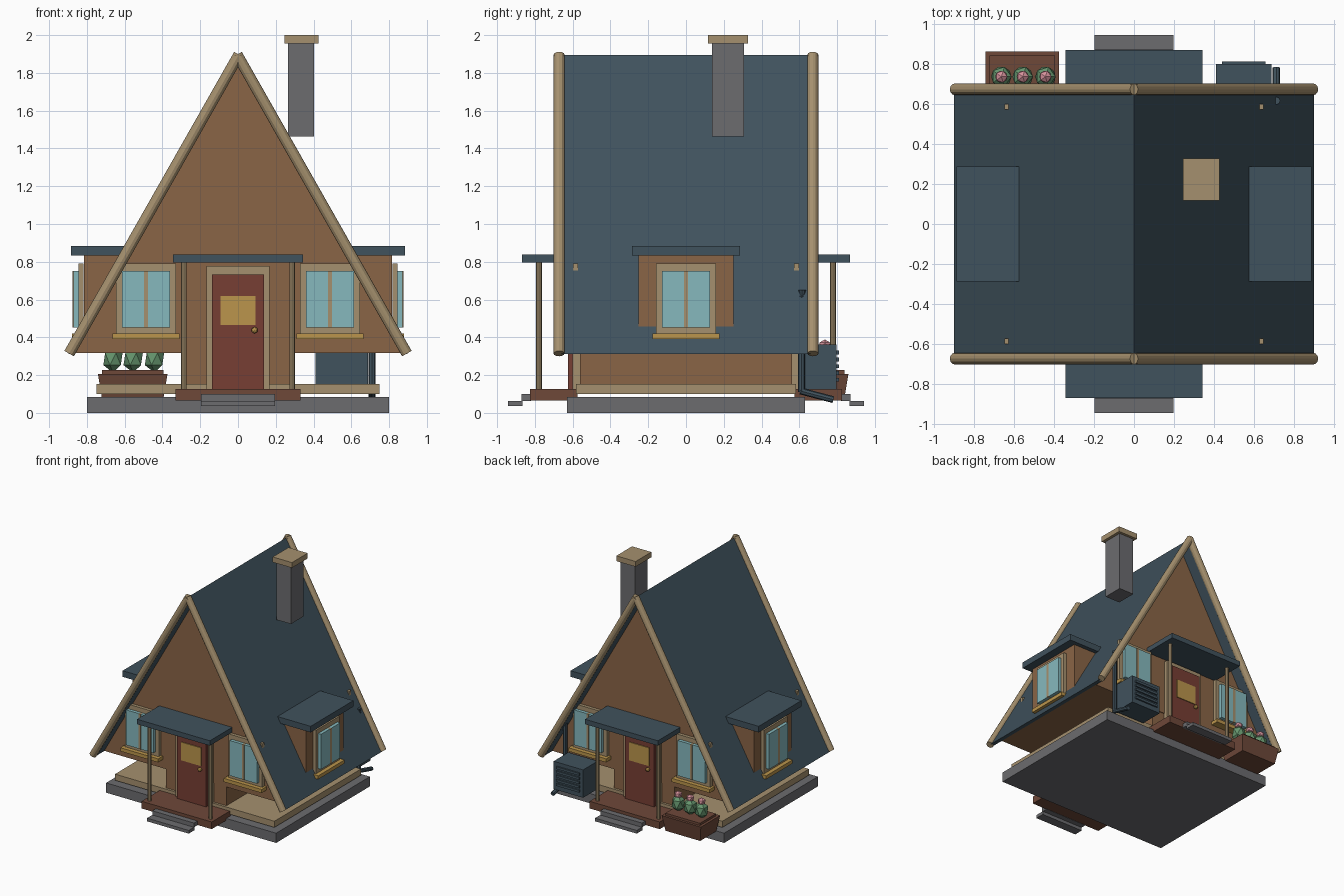
import bpy, bmesh, math
from mathutils import Vector

if "Cube" in bpy.data.objects:
    bpy.data.objects.remove(bpy.data.objects["Cube"])


def srgb(r, g, b):
    f = lambda c: c / 12.92 if c <= 0.04045 else ((c + 0.055) / 1.055) ** 2.4
    return (f(r / 255), f(g / 255), f(b / 255), 1)


def material(name, *rgb):
    m = bpy.data.materials.new(name)
    m.diffuse_color = srgb(*rgb)
    m.use_nodes = True
    m.node_tree.nodes["Principled BSDF"].inputs["Base Color"].default_value = m.diffuse_color
    return m


SLATE = material("slate_blue", 64, 82, 93)
TAN = material("tan_trim", 165, 144, 110)
BROWN = material("brown_wall", 138, 101, 70)
RED = material("door_red", 119, 62, 52)
DECK = material("deck_brown", 110, 72, 57)
GREY = material("stone_grey", 108, 108, 111)
GLASS = material("window_blue", 134, 185, 190)
GOLD = material("gold", 187, 149, 76)
GREEN = material("leaf_green", 102, 150, 110)
PINK = material("flower_pink", 214, 146, 156)


def finish(bm, name, mat):
    bmesh.ops.recalc_face_normals(bm, faces=bm.faces)
    me = bpy.data.meshes.new(name)
    bm.to_mesh(me)
    bm.free()
    me.materials.append(mat)
    ob = bpy.data.objects.new(name, me)
    bpy.context.collection.objects.link(ob)
    return ob


def box(name, mat, x, y, z, taper=0.0):
    """Box from three ranges; taper pulls in the bottom edges."""
    bm = bmesh.new()
    bmesh.ops.create_cube(bm, size=1)
    x, y, z = sorted(x), sorted(y), sorted(z)
    for v in bm.verts:
        t = taper if v.co.z < 0 else 0
        sx, sy = math.copysign(1, v.co.x), math.copysign(1, v.co.y)
        v.co = (x[v.co.x > 0] - sx * t, y[v.co.y > 0] - sy * t, z[v.co.z > 0])
    return finish(bm, name, mat)


def extrude_xz(name, mat, pts, y0, y1):
    """Profile in the x-z plane pulled along y."""
    bm = bmesh.new()
    f = bm.faces.new([bm.verts.new((px, y0, pz)) for px, pz in pts])
    r = bmesh.ops.extrude_face_region(bm, geom=[f])
    vs = [e for e in r["geom"] if isinstance(e, bmesh.types.BMVert)]
    bmesh.ops.translate(bm, verts=vs, vec=(0, y1 - y0, 0))
    return finish(bm, name, mat)


def rod(name, mat, a, b, r, sides=8, r2=None):
    bm = bmesh.new()
    a, b = Vector(a), Vector(b)
    bmesh.ops.create_cone(bm, cap_ends=True, segments=sides, radius1=r,
                          radius2=r if r2 is None else r2, depth=(b - a).length)
    rot = (b - a).to_track_quat('Z', 'Y').to_matrix().to_4x4()
    bmesh.ops.transform(bm, matrix=rot, verts=bm.verts)
    bmesh.ops.translate(bm, verts=bm.verts, vec=(a + b) / 2)
    return finish(bm, name, mat)


def ball(name, mat, c, r, rz, sub=1):
    bm = bmesh.new()
    bmesh.ops.create_icosphere(bm, subdivisions=sub, radius=1)
    for v in bm.verts:
        v.co = (c[0] + v.co.x * r, c[1] + v.co.y * r, c[2] + v.co.z * rz)
    return finish(bm, name, mat)


def window(name, centre, base, s, on_side):
    """Window on a wall at distance base; s picks the side, on_side means facing x."""
    def part(label, mat, u0, u1, d0, d1, z0, z1):
        along = (centre + u0, centre + u1)
        out = (s * (base + d0), s * (base + d1))
        x, y = (out, along) if on_side else (along, out)
        box(f"{name}_{label}", mat, x, y, (z0, z1))
    part("frame", TAN, -0.16, 0.16, 0.003, 0.03, 0.415, 0.79)
    for k in (-1, 1):
        part("pane", GLASS, k * 0.01, k * 0.128, 0.02, 0.057, 0.453, 0.752)
    part("mullion", TAN, -0.011, 0.011, 0.02, 0.06, 0.453, 0.752)
    part("sill", GOLD, -0.178, 0.178, 0.0, 0.065, 0.39, 0.42)


# Foundation, floor frame and lower core
box("foundation", GREY, (-0.8, 0.8), (-0.63, 0.63), (0, 0.083))
box("floor_frame", TAN, (-0.75, 0.75), (-0.582, 0.582), (0.1, 0.153))
box("lower_core", BROWN, (-0.285, 0.285), (-0.562, 0.562), (0.15, 0.33))

# A-frame body and roof
extrude_xz("gable_body", BROWN, [(-0.872, 0.316), (0.872, 0.316), (0, 1.855)], -0.568, 0.568)
extrude_xz("roof", SLATE, [(-0.897, 0.312), (0, 1.895), (0.897, 0.312),
                           (0.864, 0.312), (0, 1.837), (-0.864, 0.312)], -0.66, 0.66)
for s in (-1, 1):
    for k in (-1, 1):
        rod("gable_pole", TAN, (k * 0.894, s * 0.672, 0.314), (-k * 0.005, s * 0.672, 1.897), 0.029, 12)

# Chimney
box("chimney", GREY, (0.265, 0.402), (0.138, 0.306), (1.463, 1.96))
box("chimney_cap", TAN, (0.245, 0.426), (0.117, 0.328), (1.955, 2.0))

# Dormers on both slopes
for s in (-1, 1):
    box("dormer_body", BROWN, (s * 0.45, s * 0.815), (-0.252, 0.252), (0.45, 0.84))
    box("dormer_roof", SLATE, (s * 0.45, s * 0.885), (-0.287, 0.287), (0.832, 0.884))
    window("dormer_window", 0, 0.815, s, True)

# Front and back entrances
for s in (-1, 1):
    for cx in (-0.487, 0.487):
        window("gable_window", cx, 0.568, s, False)
    box("door_frame", TAN, (-0.168, 0.168), (s * 0.56, s * 0.6), (0.125, 0.778))
    box("door", RED, (-0.137, 0.137), (s * 0.58, s * 0.625), (0.125, 0.732))
    box("door_panel", GOLD, (-0.093, 0.093), (s * 0.62, s * 0.632), (0.465, 0.62))
    ball("door_knob", GOLD, (-s * 0.088, s * 0.64, 0.438), 0.017, 0.017, 2)
    box("porch_deck", DECK, (-0.33, 0.33), (s * 0.575, s * 0.825), (0.066, 0.127))
    box("porch_roof", SLATE, (-0.343, 0.343), (s * 0.55, s * 0.868), (0.796, 0.838))
    for k in (-1, 1):
        rod("porch_post", TAN, (k * 0.287, s * 0.778, 0.12), (k * 0.287, s * 0.778, 0.8), 0.015, 8)
    box("upper_step", GREY, (-0.196, 0.196), (s * 0.82, s * 0.872), (0.064, 0.1))
    box("lower_step", GREY, (-0.196, 0.196), (s * 0.865, s * 0.942), (0.037, 0.064))

# Planter with three flowers behind the house
box("planter", DECK, (-0.742, -0.373), (0.6, 0.86), (0.075, 0.207), 0.022)
box("planter_soil", DECK, (-0.72, -0.395), (0.625, 0.84), (0.2, 0.226))
for x in (-0.662, -0.555, -0.442):
    ball("plant", GREEN, (x, 0.735, 0.285), 0.057, 0.072)
    ball("blossom", PINK, (x, 0.735, 0.358), 0.034, 0.031)

# Outdoor cooling unit with slats
box("cooling_unit", SLATE, (0.41, 0.687), (0.6, 0.798), (0.125, 0.362))
for i in range(5):
    z = 0.165 + i * 0.036
    box("unit_slat", SLATE, (0.44, 0.657), (0.79, 0.81), (z, z + 0.02))

# Drainpipe
rod("drainpipe", SLATE, (0.71, 0.612, 0.11), (0.71, 0.612, 0.62), 0.018)
rod("drainpipe_funnel", SLATE, (0.71, 0.615, 0.61), (0.71, 0.615, 0.65), 0.01, 8, 0.02)
rod("drainpipe_spout", SLATE, (0.71, 0.606, 0.116), (0.71, 0.78, 0.07), 0.018)
